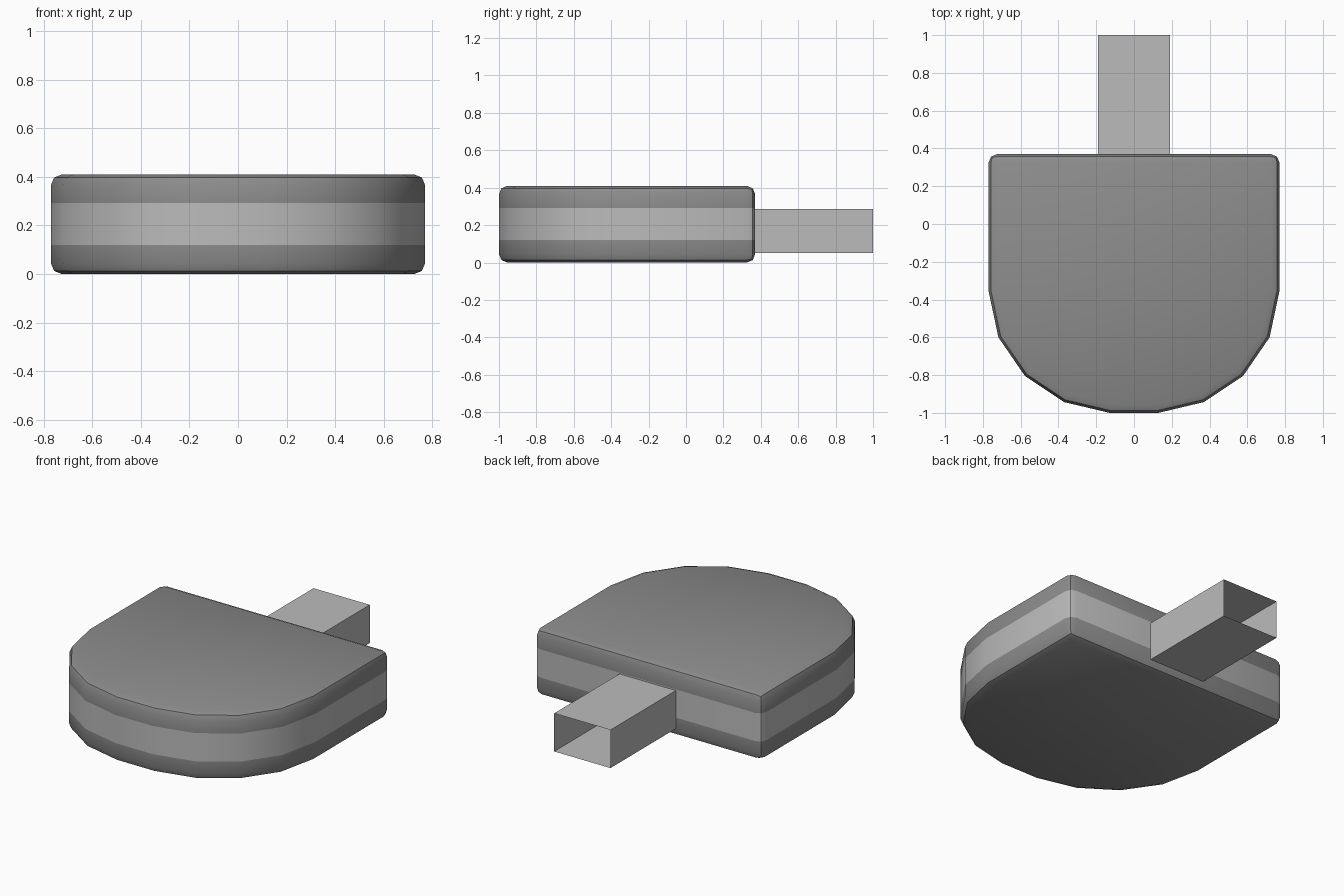
import bpy, bmesh, math

cube = bpy.data.objects.get("Cube")
if cube:
    bpy.data.objects.remove(cube, do_unlink=True)


def material(name, v):
    m = bpy.data.materials.new(name)
    m.use_nodes = True
    m.diffuse_color = (v, v, v, 1)
    m.node_tree.nodes["Principled BSDF"].inputs["Base Color"].default_value = (v, v, v, 1)
    return m


dark = material("dark_grey", 0.265)
light = material("light_grey", 0.5)


def make_object(name, bm, mats):
    bmesh.ops.recalc_face_normals(bm, faces=bm.faces)
    mesh = bpy.data.meshes.new(name)
    bm.to_mesh(mesh)
    bm.free()
    for m in mats:
        mesh.materials.append(m)
    ob = bpy.data.objects.new(name, mesh)
    bpy.context.collection.objects.link(ob)
    return ob


# Body: D-shaped slab, outline mirrored across x
HEIGHT, BEVEL = 0.41, 0.045
STRIPE = (0.12, 0.292)
half = [(0.77, 0.37), (0.77, -0.355), (0.718, -0.6), (0.577, -0.805),
        (0.37, -0.943), (0.128, -1.0)]
outline = half + [(-x, y) for x, y in reversed(half)]
bm = bmesh.new()
base = bm.faces.new([bm.verts.new((x, y, 0)) for x, y in outline])
top = bmesh.ops.extrude_face_region(bm, geom=[base])["geom"]
bmesh.ops.translate(bm, vec=(0, 0, HEIGHT),
                    verts=[g for g in top if isinstance(g, bmesh.types.BMVert)])
bmesh.ops.recalc_face_normals(bm, faces=bm.faces)

# Round the rims and the two back corners
sharp = [e for e in bm.edges if e.calc_face_angle(0) > math.radians(60)]
bmesh.ops.bevel(bm, geom=sharp, offset=BEVEL, segments=2, profile=0.5,
                affect='EDGES', clamp_overlap=True)

# Cut the light stripe around the sides
for z in STRIPE:
    bmesh.ops.bisect_plane(bm, geom=bm.verts[:] + bm.edges[:] + bm.faces[:],
                           plane_co=(0, 0, z), plane_no=(0, 0, 1))
for f in bm.faces:
    z = f.calc_center_median().z
    f.material_index = int(STRIPE[0] < z < STRIPE[1] and abs(f.normal.z) < 0.5)
body = make_object("body", bm, [dark, light])
bpy.ops.object.select_all(action='DESELECT')
body.select_set(True)
bpy.context.view_layer.objects.active = body
bpy.ops.object.shade_smooth_by_angle(angle=math.radians(30))

# Rear tube: thin-walled rectangular sleeve, open at the end
bm = bmesh.new()
section = [(-0.19, 0.052), (0.19, 0.052), (0.19, 0.285), (-0.19, 0.285)]
rings = [[bm.verts.new((x, y, z)) for x, z in section] for y in (0.368, 1.0)]
for i in range(4):
    j = (i + 1) % 4
    bm.faces.new((rings[0][i], rings[0][j], rings[1][j], rings[1][i]))
make_object("rear_tube", bm, [light])
